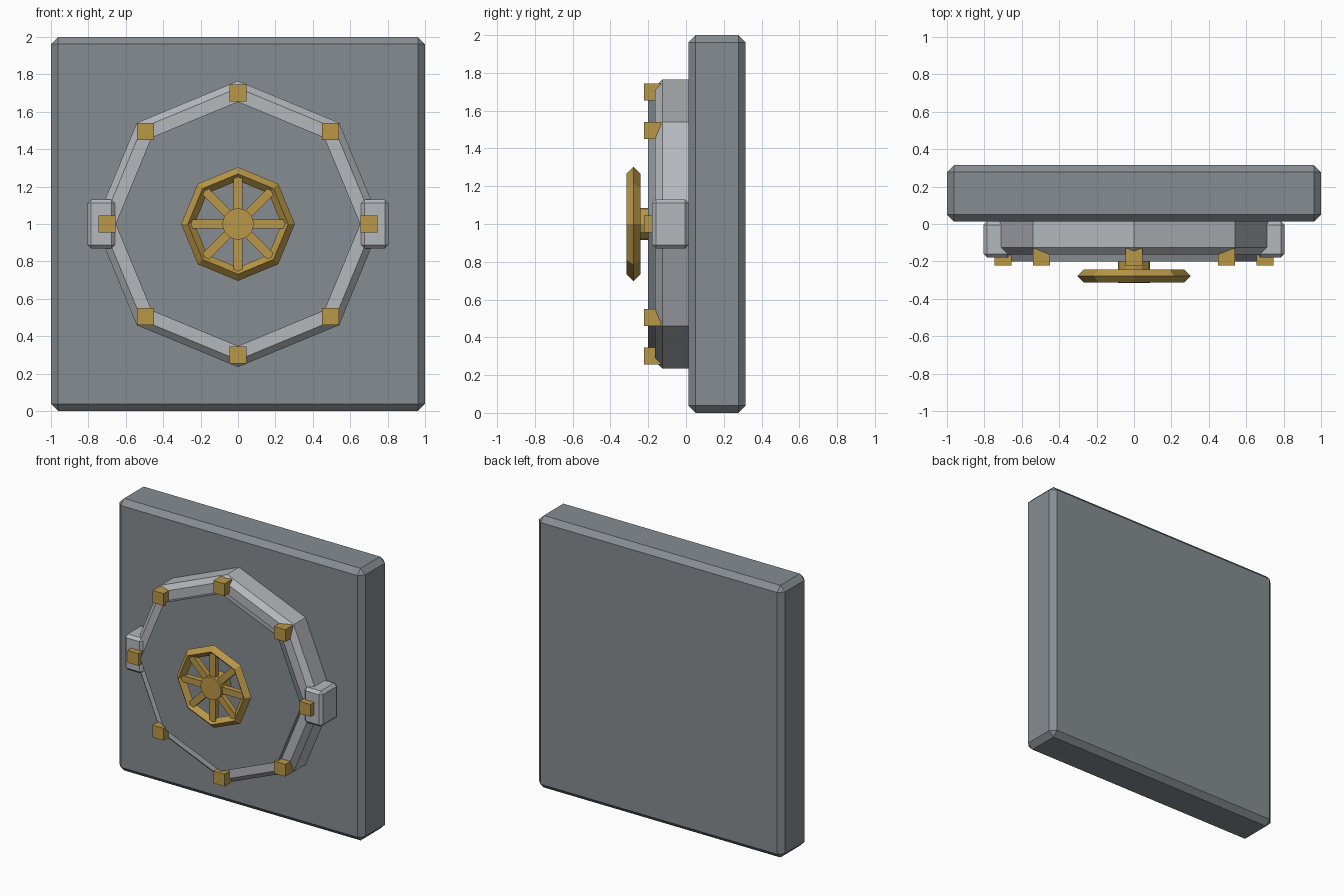
import bpy
import bmesh
from math import pi, cos, sin
from mathutils import Matrix, Vector

cube = bpy.data.objects.get("Cube")
if cube:
    bpy.data.objects.remove(cube, do_unlink=True)


def material(name, rgb):
    m = bpy.data.materials.new(name)
    m.use_nodes = True
    m.diffuse_color = (*rgb, 1)
    m.node_tree.nodes["Principled BSDF"].inputs["Base Color"].default_value = (*rgb, 1)
    return m


STEEL = material("dark steel", (0.24, 0.265, 0.285))
SILVER = material("light steel", (0.46, 0.48, 0.505))
GOLD = material("brass", (0.48, 0.31, 0.064))
MID = 1.0  # height of the door centre


def finish(name, bm, mat):
    bmesh.ops.recalc_face_normals(bm, faces=bm.faces)
    mesh = bpy.data.meshes.new(name)
    bm.to_mesh(mesh)
    bm.free()
    mesh.materials.append(mat)
    ob = bpy.data.objects.new(name, mesh)
    bpy.context.collection.objects.link(ob)
    return ob


def box(name, centre, size, mat, bevel=0, angle=0):
    bm = bmesh.new()
    place = Matrix.Translation(centre) @ Matrix.Rotation(angle, 4, 'Y') @ Matrix.Diagonal((*size, 1))
    bmesh.ops.create_cube(bm, size=1, matrix=place)
    if bevel:
        bmesh.ops.bevel(bm, geom=bm.edges[:], offset=bevel, segments=1, affect='EDGES')
    return finish(name, bm, mat)


def lathe(name, profile, sides, mat, closed=False):
    """Turn (radius, y) points about the door axis; an open profile gets end caps."""
    bm = bmesh.new()
    rings = [[bm.verts.new((r * cos(2 * pi * i / sides), y, MID + r * sin(2 * pi * i / sides)))
              for i in range(sides)] for r, y in profile]
    pairs = list(zip(rings, rings[1:]))
    if closed:
        pairs.append((rings[-1], rings[0]))
    else:
        bm.faces.new(rings[0])
        bm.faces.new(rings[-1])
    for a, b in pairs:
        for i in range(sides):
            j = (i + 1) % sides
            bm.faces.new((a[i], a[j], b[j], b[i]))
    return finish(name, bm, mat)


# Wall slab with chamfered edges
box("wall_slab", (0, 0.164, MID), (2, 0.303, 2), STEEL, 0.038)

# Octagonal door rim and the raised panel on it
lathe("door_rim", [(0.765, 0.015), (0.765, -0.125), (0.727, -0.163)], 8, SILVER)
lathe("door_panel", [(0.655, -0.15), (0.655, -0.2)], 8, STEEL)

# Hinge blocks on both sides
for side, label in ((1, "left"), (-1, "right")):
    box(label + "_hinge_block", (side * 0.73, -0.082, MID), (0.15, 0.195, 0.262), SILVER, 0.02)

# Square bolts on the rim corners
for i in range(8):
    a = i * pi / 4
    box(f"rim_bolt_{i + 1}", (0.7 * cos(a), -0.177, MID + 0.7 * sin(a)), (0.09,) * 3, GOLD)

# Handwheel: diamond-section rim, hub and crossing spokes
R, T, Y = 0.268, 0.036, -0.278
lathe("wheel_rim", [(R + T, Y), (R, Y - T), (R - T, Y), (R, Y + T)], 8, GOLD, closed=True)
lathe("wheel_hub", [(0.085, -0.19), (0.085, -0.316)], 12, GOLD)
for i in range(4):
    box(f"wheel_spoke_{i + 1}", (0, Y, MID), (2 * R, 0.04, 0.048), GOLD, angle=i * pi / 4)
